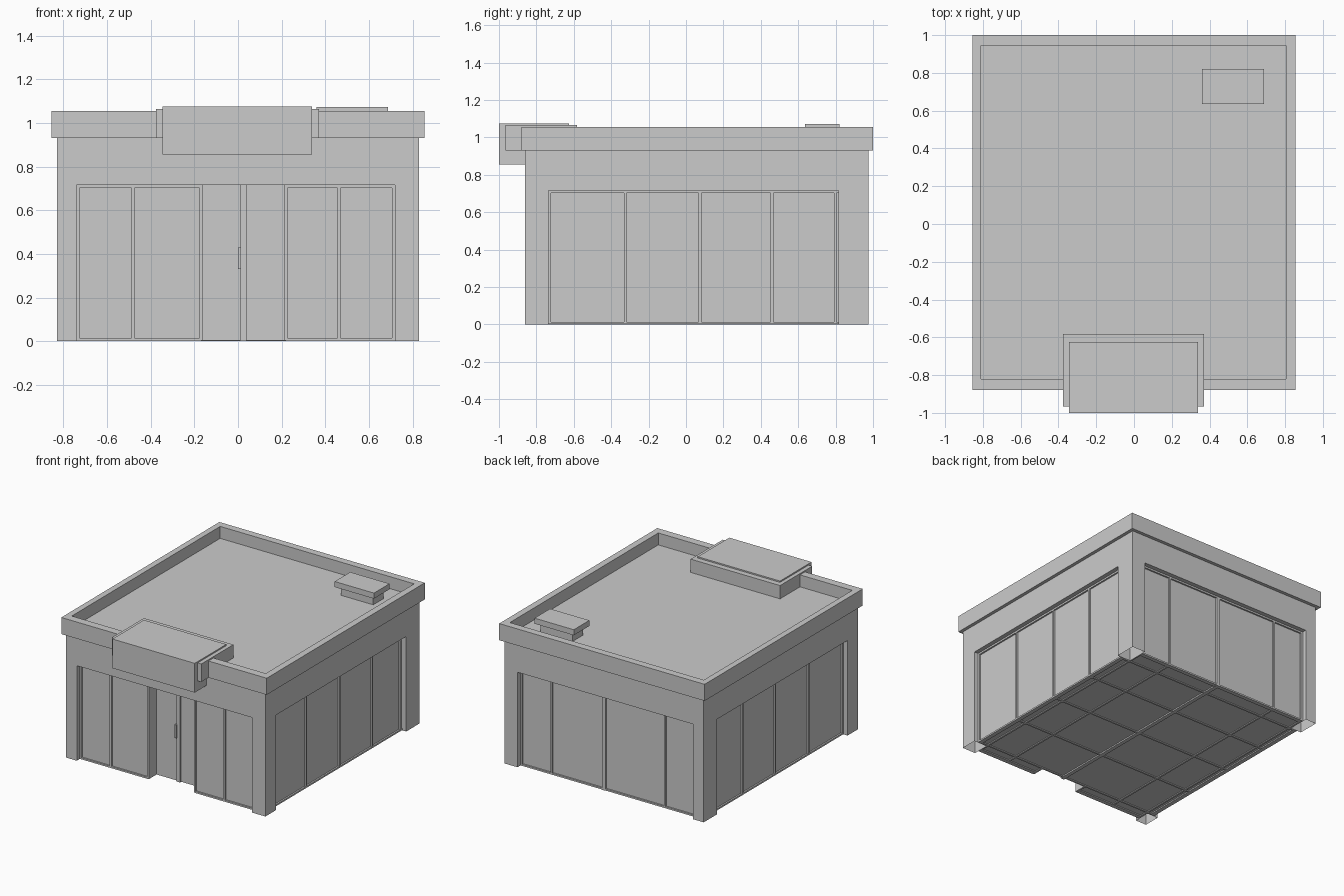
import bpy, bmesh

if "Cube" in bpy.data.objects:
    bpy.data.objects.remove(bpy.data.objects["Cube"])


def box(name, x0, x1, y0, y1, z0, z1):
    """Axis-aligned box from its limits."""
    bm = bmesh.new()
    bmesh.ops.create_cube(bm, size=1)
    for v in bm.verts:
        v.co = (x1 if v.co.x > 0 else x0,
                y1 if v.co.y > 0 else y0,
                z1 if v.co.z > 0 else z0)
    return make(name, bm)


def make(name, bm):
    me = bpy.data.meshes.new(name)
    bm.to_mesh(me)
    bm.free()
    ob = bpy.data.objects.new(name, me)
    bpy.context.collection.objects.link(ob)
    return ob


def cut(ob, cutter):
    """Subtract the cutter, apply, and discard it."""
    m = ob.modifiers.new("cut", 'BOOLEAN')
    m.operation, m.solver, m.object = 'DIFFERENCE', 'EXACT', cutter
    cutter.hide_render = True
    bpy.context.view_layer.objects.active = ob
    bpy.ops.object.modifier_apply(modifier=m.name)
    bpy.data.objects.remove(cutter, do_unlink=True)


# Limits of the window openings and of the recessed glass
WX0, WX1, WY0, WY1, WZ = -0.74, 0.72, -0.735, 0.815, 0.715
GX, GY0, GY1 = 0.785, -0.815, 0.93
DX0, DX1, DY = -0.17, 0.22, -0.725     # door recess

# Walls: one block with window openings running through both ways
walls = box("walls", -0.83, 0.83, -0.86, 0.975, 0, 0.93)
cut(walls, box("cutter_side", -2, 2, WY0, WY1, -1, WZ))
cut(walls, box("cutter_front", WX0, WX1, -2, 2, -1, WZ))
bm = bmesh.new()
bm.from_mesh(walls.data)
under = [f for f in bm.faces if f.calc_center_median().z < 0.001]
bmesh.ops.delete(bm, geom=under, context='FACES')   # open column bottoms
bm.to_mesh(walls.data)
bm.free()

# Parapet with sunken roof
parapet = box("parapet_roof", -0.855, 0.855, -0.88, 1.0, 0.93, 1.055)
cut(parapet, box("cutter_roof", -0.81, 0.805, -0.82, 0.945, 0.965, 2))

# Glazed core with the entrance notch
core = box("glass_front_back", WX0, WX1, GY0, GY1, 0.01, WZ)
cut(core, box("cutter_door", DX0, DX1, -2, DY, -1, 2))
box("glass_sides", -GX, GX, WY0, WY1, 0.011, WZ)
cut(bpy.data.objects["glass_sides"], box("cutter_door", DX0, DX1, -2, DY, -1, 2))

# Mullions run right through the building and stand proud of the glass
P, W = 0.012, 0.007
for i, y in enumerate((WY0 + W, -0.325, 0.075, 0.46, 0.797)):
    box(f"side_mullion_{i}", -GX - P, GX + P, y - W, y + W, 0.003, WZ)
for i, x in enumerate((WX0 + W, -0.482, 0.462, WX1 - W)):
    box(f"front_mullion_{i}", x - W, x + W, GY0 - P, GY1 + P, 0.003, WZ)
box("centre_mullion", 0.01, 0.04, DY - 0.02, GY1 + P, 0, WZ)

# Frame rails at sill and head
for tag, z0, z1 in (("sill", 0.002, 0.014), ("head", WZ - 0.013, WZ)):
    for side in (-1, 1):
        a, b = sorted((side * (GX - 0.02), side * (GX + P)))
        box(f"{tag}_side_{side}", a, b, WY0, WY1, z0, z1)
    box(f"{tag}_back", WX0, WX1, GY1 - 0.02, GY1 + P, z0, z1)
    box(f"{tag}_front_left", WX0, DX0, GY0 - P, GY0 + 0.02, z0, z1)
    box(f"{tag}_front_right", DX1, WX1, GY0 - P, GY0 + 0.02, z0, z1)

# Door jamb posts and handle
box("door_jamb_left", DX0 - W, DX0 + W, GY0 - P, DY, 0.003, WZ)
box("door_jamb_right", DX1 - W, DX1 + W, GY0 - P, DY, 0.003, WZ)
box("door_handle", 0.0, 0.014, DY - 0.03, DY - 0.005, 0.33, 0.43)

# Sign box over the entrance and the block behind it
box("sign_box", -0.345, 0.34, -1.0, -0.625, 0.855, 1.075)
box("sign_backing", -0.375, 0.37, -0.965, -0.583, 0.93, 1.065)

# Roof vent: base and overhanging lid
box("vent_base", 0.39, 0.66, 0.665, 0.79, 0.96, 1.03)
box("vent_lid", 0.36, 0.687, 0.635, 0.82, 1.03, 1.072)
